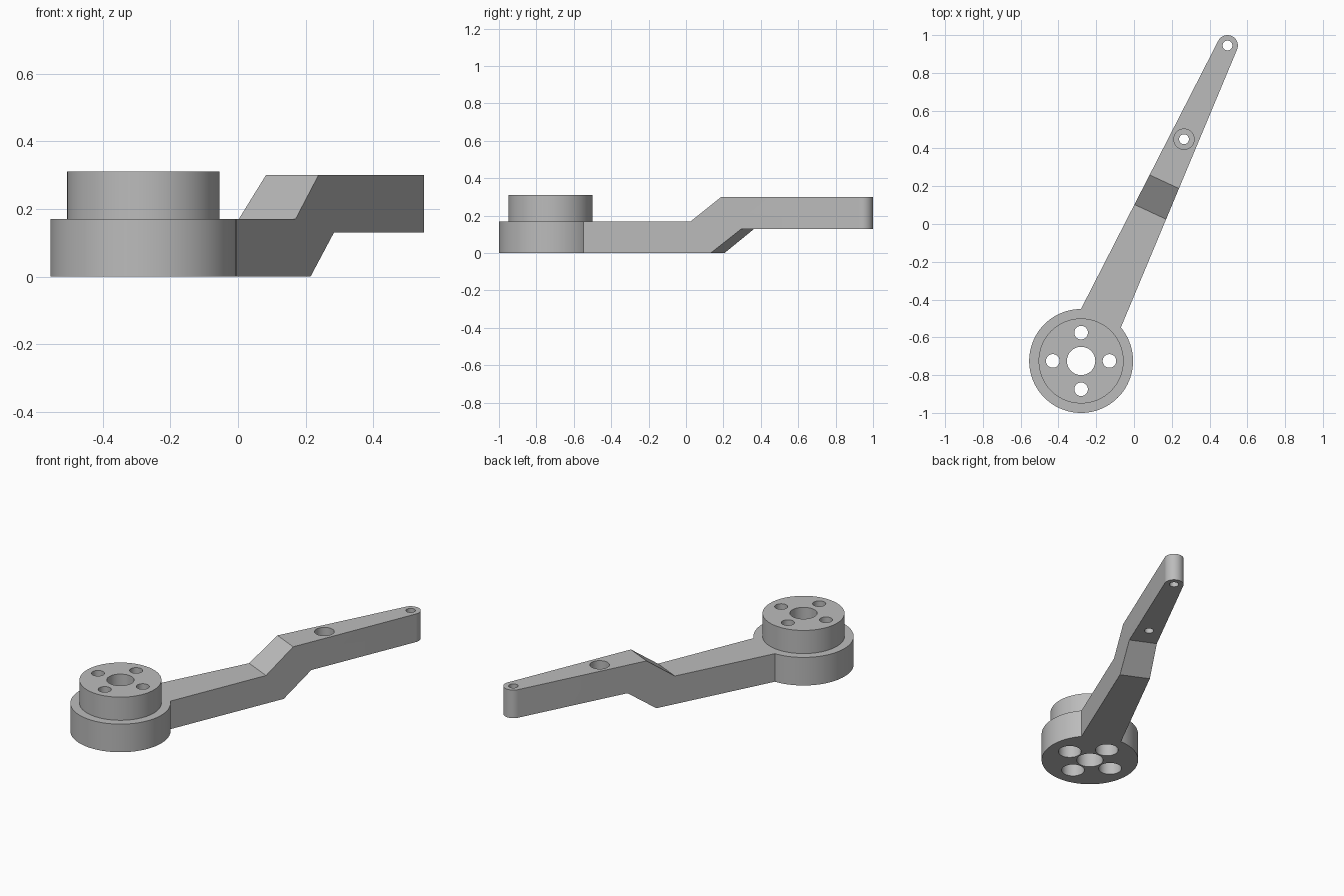
import bpy, bmesh, math
from mathutils import Matrix, Vector

cube = bpy.data.objects.get("Cube")
if cube:
    bpy.data.objects.remove(cube, do_unlink=True)

HUB = Vector((-0.28, -0.725, 0))
TIP = Vector((0.495, 0.945, 0))
LENGTH = (TIP - HUB).length
AXIS = Matrix.Translation(HUB) @ Matrix.Rotation(math.atan2(TIP.y - HUB.y, TIP.x - HUB.x), 4, 'Z')

grey = bpy.data.materials.new("satin grey")
grey.use_nodes = True
colour = (0.5, 0.5, 0.5, 1)
grey.diffuse_color = colour
grey.node_tree.nodes["Principled BSDF"].inputs["Base Color"].default_value = colour


def prism(name, outline, offset, matrix=Matrix()):
    """Closed outline swept along an offset vector."""
    bm = bmesh.new()
    face = bm.faces.new([bm.verts.new(p) for p in outline])
    new = bmesh.ops.extrude_face_region(bm, geom=[face])["geom"]
    bmesh.ops.translate(bm, vec=offset, verts=[v for v in new if isinstance(v, bmesh.types.BMVert)])
    bmesh.ops.recalc_face_normals(bm, faces=bm.faces)
    bm.transform(matrix)
    mesh = bpy.data.meshes.new(name)
    bm.to_mesh(mesh)
    bm.free()
    mesh.materials.append(grey)
    ob = bpy.data.objects.new(name, mesh)
    bpy.context.collection.objects.link(ob)
    return ob


def cylinder(name, centre, radius, low, high, sides=64):
    ring = [(centre.x + radius * math.cos(math.tau * i / sides),
             centre.y + radius * math.sin(math.tau * i / sides), low) for i in range(sides)]
    return prism(name, ring, (0, 0, high - low))


def combine(target, tool, operation):
    """Apply a boolean and discard the tool."""
    tool.hide_render = True
    mod = target.modifiers.new("join", 'BOOLEAN')
    mod.operation, mod.solver, mod.object = operation, 'EXACT', tool
    bpy.context.view_layer.objects.active = target
    bpy.ops.object.modifier_apply(modifier=mod.name)
    bpy.data.objects.remove(tool, do_unlink=True)


# Tapered arm: side profile with the step, trimmed to a round-ended plan
side = [(0.1, 0), (0.985, 0), (1.164, 0.13), (2, 0.13), (2, 0.3), (1.046, 0.3), (0.87, 0.17), (0.1, 0.17)]
arm = prism("motor_arm", [(s, -0.3, z) for s, z in side], (0, 0.6, 0), AXIS)
END, ROOT = 0.055, 0.126
lean = math.asin((ROOT - END) / LENGTH)
steps = 24
plan = [(0, ROOT, -0.1), (0, -ROOT, -0.1)]
for i in range(steps + 1):
    a = (math.pi / 2 - lean) * (2 * i / steps - 1)
    plan.append((LENGTH + END * math.cos(a), END * math.sin(a), -0.1))
combine(arm, prism("arm_plan", plan, (0, 0, 0.6), AXIS), 'INTERSECT')

# Round motor mount and raised boss
combine(arm, cylinder("mount_base", HUB, 0.275, 0, 0.17, 96), 'UNION')
combine(arm, cylinder("mount_boss", HUB, 0.225, 0.1, 0.31, 96), 'UNION')

# Shaft hole and four bolt holes, recessed from below
combine(arm, cylinder("shaft_hole", HUB, 0.075, -0.1, 0.5), 'DIFFERENCE')
for i in range(4):
    a = i * math.pi / 2
    spot = HUB + 0.15 * Vector((math.cos(a), math.sin(a), 0))
    combine(arm, cylinder("bolt_hole", spot, 0.036, -0.1, 0.5, 40), 'DIFFERENCE')
    combine(arm, cylinder("bolt_recess", spot, 0.065, -0.1, 0.2, 40), 'DIFFERENCE')

# Pivot hole with recess, and the hole at the tip
pivot = AXIS @ Vector((1.294, 0, 0))
combine(arm, cylinder("pivot_hole", pivot, 0.026, -0.1, 0.5, 40), 'DIFFERENCE')
combine(arm, cylinder("pivot_recess", pivot, 0.054, 0.22, 0.5, 48), 'DIFFERENCE')
combine(arm, cylinder("tip_hole", TIP, 0.026, -0.1, 0.5, 40), 'DIFFERENCE')

# Smooth round walls, crisp edges
bpy.ops.object.select_all(action='DESELECT')
arm.select_set(True)
bpy.context.view_layer.objects.active = arm
bpy.ops.object.shade_smooth_by_angle(angle=math.radians(25))
